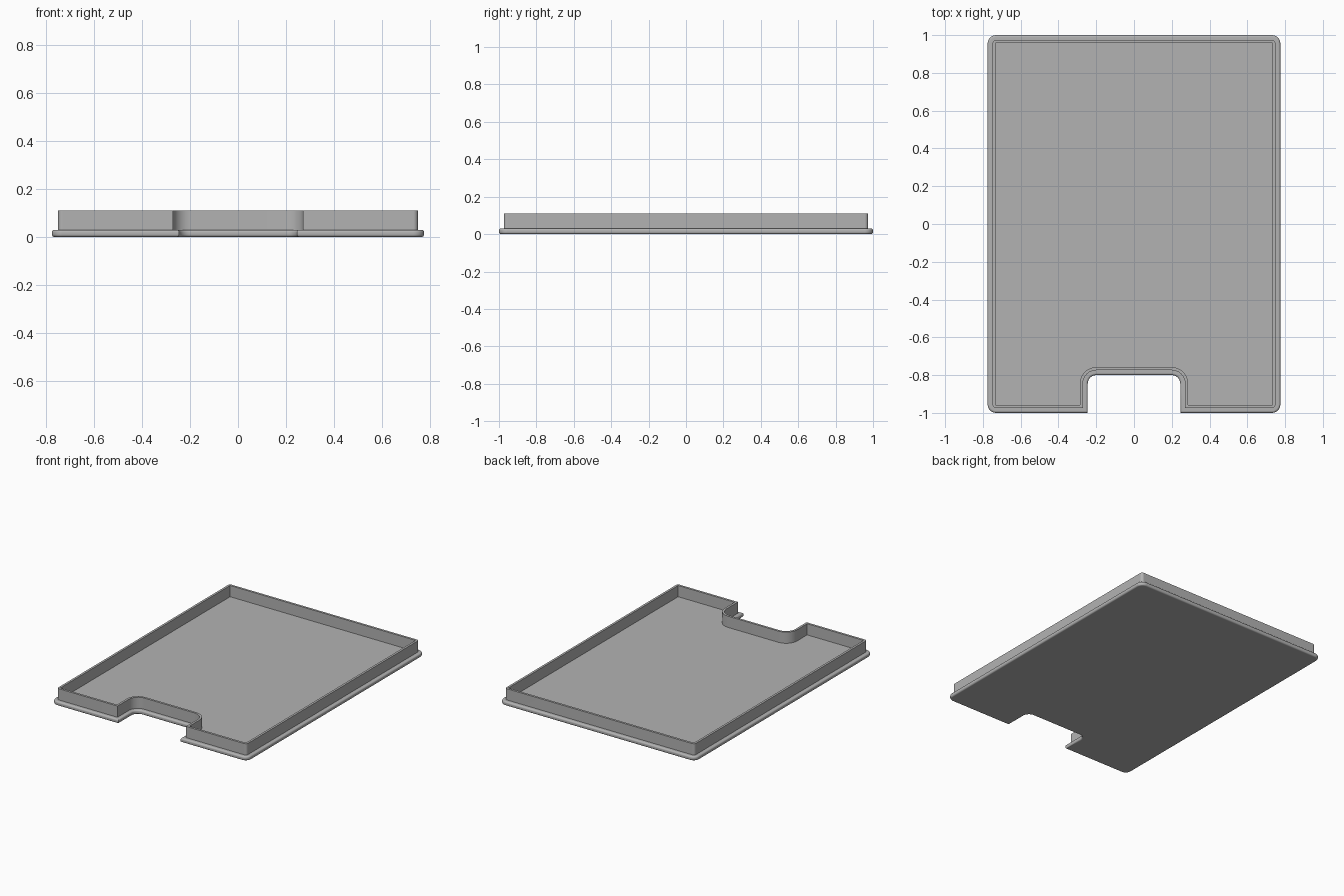
import bpy, bmesh, math
from mathutils import Vector

if "Cube" in bpy.data.objects:
    bpy.data.objects.remove(bpy.data.objects["Cube"], do_unlink=True)

HALF_W, HALF_L = 0.775, 1.0      # lip outline
NOTCH_X, NOTCH_Y = 0.245, -0.80  # front cut-out
CORNER = 0.045                   # outline corner radius
LIP_TOP, RIM_TOP = 0.03, 0.11
WALL_OUT, WALL_IN = 0.026, 0.042
FILLET, STEPS = 0.011, 6

grey = bpy.data.materials.new("grey plastic")
grey.use_nodes = True
colour = (0.45, 0.45, 0.45, 1)
grey.diffuse_color = colour
grey.node_tree.nodes["Principled BSDF"].inputs["Base Color"].default_value = colour


def outline(d):
    """Notched rounded rectangle moved inward by d, counter-clockwise."""
    w, l, n, t = HALF_W - d, HALF_L - d, NOTCH_X + d, NOTCH_Y + d
    outer, inner = CORNER - d, CORNER + d
    # right half: corner, radius, start angle, turn direction
    corners = [((n, -l), 0, 0, 0), ((w, -l), outer, -90, 1), ((w, l), outer, 0, 1)]
    half = []
    for (x, y), r, start, turn in corners:
        if not turn:
            half.append((x, y))
            continue
        cx, cy = x - r, y - math.copysign(r, y)
        for i in range(STEPS + 1):
            a = math.radians(start + 90 * i / STEPS)
            half.append((cx + r * math.cos(a), cy + r * math.sin(a)))
    # concave notch corner, from the notch top down to its side
    notch = []
    for i in range(STEPS + 1):
        a = math.radians(90 - 90 * i / STEPS)
        notch.append((n - inner + inner * math.cos(a), t - inner + inner * math.sin(a)))
    half = notch + half
    return half + [(-x, y) for x, y in reversed(half)]


# Cross-section as (inset, height): rounded lip, then the upright rim
profile = []
for centre, start in ((FILLET, -90), (LIP_TOP - FILLET, 0)):
    for i in range(5):
        a = math.radians(start + 90 * i / 4)
        profile.append((FILLET - FILLET * math.cos(a), centre + FILLET * math.sin(a)))
profile += [(WALL_OUT, LIP_TOP), (WALL_OUT, RIM_TOP), (WALL_IN, RIM_TOP), (WALL_IN, LIP_TOP)]

# Tray: rings along the profile, joined by quads and closed by two flat plates
bm = bmesh.new()
rings = [[bm.verts.new(Vector((x, y, z))) for x, y in outline(d)] for d, z in profile]
count = len(rings[0])
for low, high in zip(rings, rings[1:]):
    for i in range(count):
        j = (i + 1) % count
        bm.faces.new((low[i], low[j], high[j], high[i]))
bm.faces.new(rings[0])
bm.faces.new(rings[-1])
bmesh.ops.recalc_face_normals(bm, faces=bm.faces)

mesh = bpy.data.meshes.new("tray")
bm.to_mesh(mesh)
bm.free()
mesh.materials.append(grey)
tray = bpy.data.objects.new("tray", mesh)
bpy.context.collection.objects.link(tray)

# Smooth fillets and corners, flat plates
bpy.context.view_layer.objects.active = tray
tray.select_set(True)
bpy.ops.object.shade_smooth_by_angle(angle=math.radians(30))
weighted = tray.modifiers.new("clean shading", 'WEIGHTED_NORMAL')
weighted.keep_sharp = True
